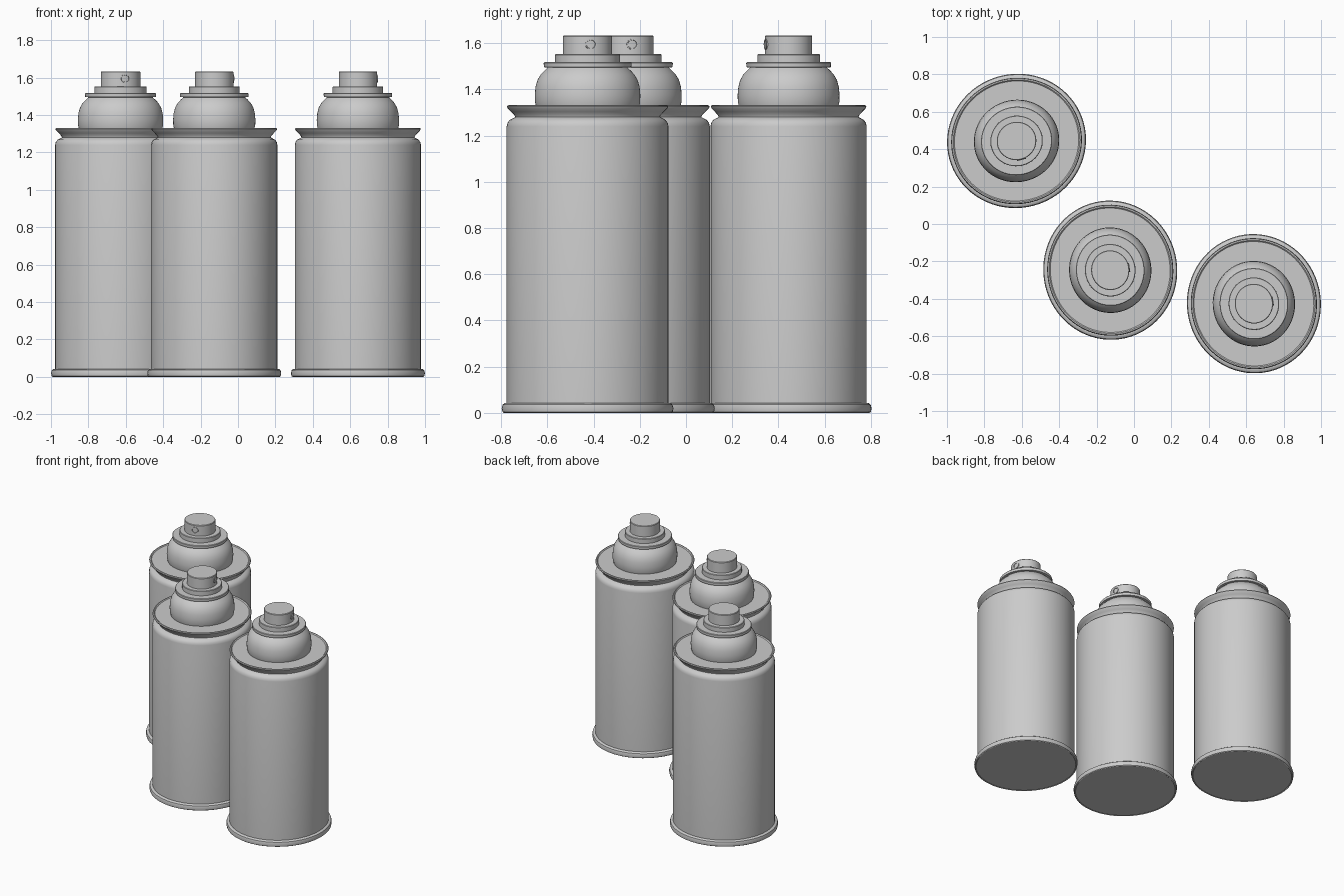
import bpy, bmesh, math
from mathutils import Matrix

if "Cube" in bpy.data.objects:
    bpy.data.objects.remove(bpy.data.objects["Cube"])

SIDES = 72

# (radius, height) profiles, bottom to top
BODY = [(0, 0.004), (0.345, 0.004), (0.349, 0), (0.355, 0.004), (0.358, 0.02), (0.354, 0.036),
        (0.346, 0.042), (0.337, 0.043), (0.337, 1.24), (0.334, 1.255), (0.325, 1.268),
        (0.312, 1.275), (0.302, 1.28), (0.304, 1.287), (0.318, 1.303), (0.332, 1.317),
        (0.336, 1.325), (0.333, 1.331), (0.326, 1.332), (0.320, 1.326), (0.19, 1.326), (0, 1.326)]
DOME = [(0, 1.325), (0.214, 1.325), (0.219, 1.345), (0.22, 1.375), (0.217, 1.41), (0.209, 1.44),
        (0.195, 1.465), (0.178, 1.483), (0.165, 1.495), (0.182, 1.496), (0.183, 1.515),
        (0.180, 1.518), (0.135, 1.518), (0.135, 1.55), (0.132, 1.553), (0, 1.553)]
KNOB = [(0, 1.552), (0.102, 1.552), (0.102, 1.63), (0.099, 1.634), (0, 1.634)]
# recessed spray outlet, turned to point along local +x
OUTLET = [(0, 0.08), (0.023, 0.08), (0.023, 0.105), (0.019, 0.105), (0.017, 0.098), (0, 0.098)]


def lathe(name, profile, sides, placement, local=Matrix()):
    bm = bmesh.new()
    verts = [bm.verts.new((r, 0, z)) for r, z in profile]
    edges = [bm.edges.new(pair) for pair in zip(verts, verts[1:])]
    bmesh.ops.spin(bm, geom=verts + edges, cent=(0, 0, 0), axis=(0, 0, 1),
                   angle=math.tau, steps=sides, use_duplicate=False)
    bmesh.ops.remove_doubles(bm, verts=bm.verts, dist=0.0002)
    bmesh.ops.recalc_face_normals(bm, faces=bm.faces)
    bm.transform(local)
    mesh = bpy.data.meshes.new(name)
    bm.to_mesh(mesh)
    bm.free()
    ob = bpy.data.objects.new(name, mesh)
    bpy.context.collection.objects.link(ob)
    ob.matrix_world = placement
    bpy.ops.object.select_all(action='DESELECT')
    ob.select_set(True)
    bpy.context.view_layer.objects.active = ob
    bpy.ops.object.shade_smooth_by_angle(angle=math.radians(35))
    return ob


to_side = Matrix.Translation((0, 0, 1.595)) @ Matrix.Rotation(math.pi / 2, 4, 'Y')

# three cans, slightly oval across the spray direction
for i, (x, y, turn) in enumerate([(-0.628, 0.444, -75), (-0.127, -0.247, 8), (0.641, -0.426, 8)], 1):
    place = (Matrix.Translation((x, y, 0)) @ Matrix.Rotation(math.radians(turn), 4, 'Z')
             @ Matrix.Diagonal((1, 1.04, 1, 1)))
    lathe(f"can_body_{i}", BODY, SIDES, place)
    lathe(f"valve_dome_{i}", DOME, SIDES, place)
    lathe(f"spray_button_{i}", KNOB, SIDES, place)
    lathe(f"spray_outlet_{i}", OUTLET, 24, place, to_side)
